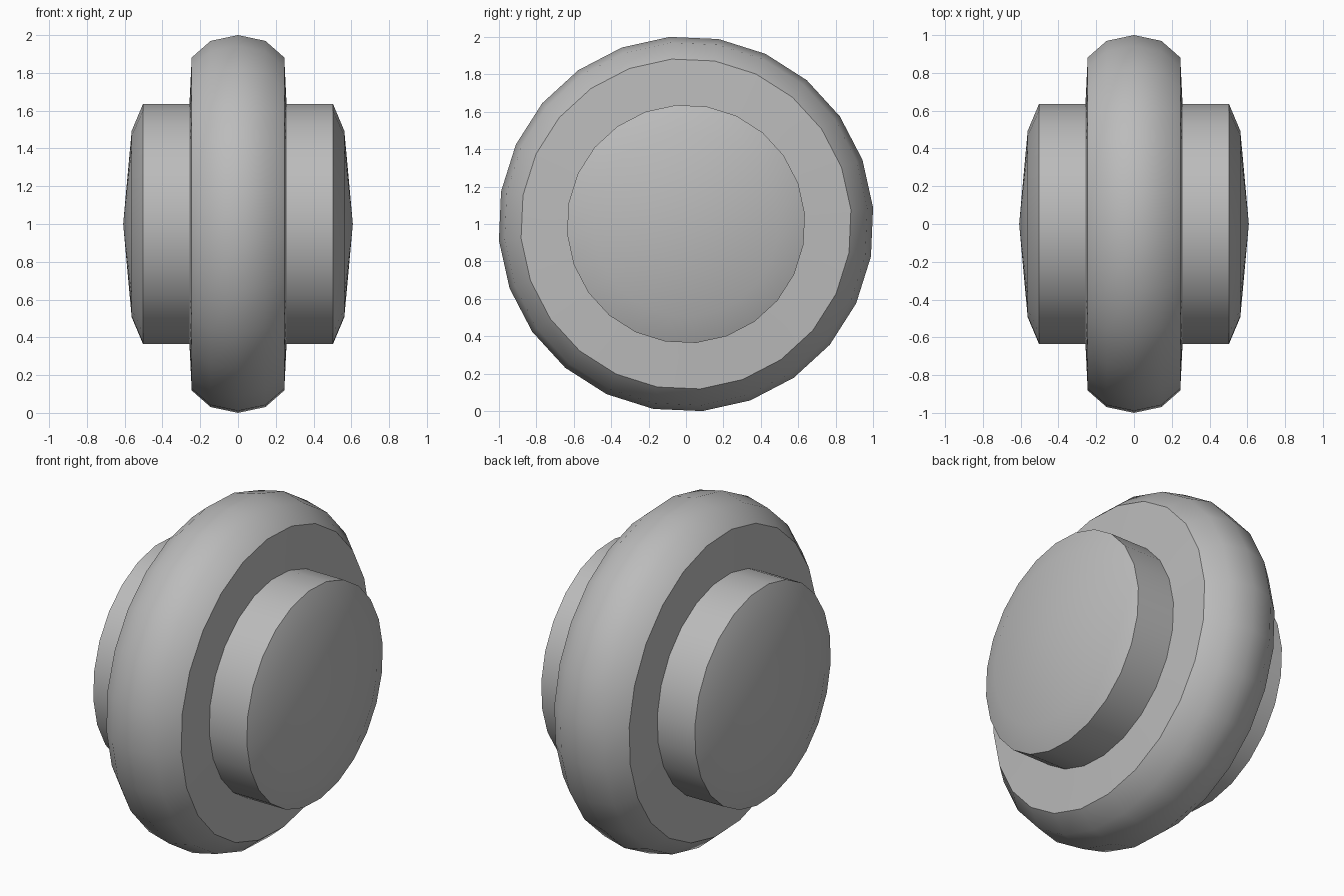
import bpy, bmesh
from math import radians
from mathutils import Vector, Matrix

old = bpy.data.objects.get("Cube")
if old:
    bpy.data.objects.remove(old, do_unlink=True)

SIDES = 24
CENTRE = Vector((0, 0, 1))

# Single flat grey
grey = bpy.data.materials.new("plain grey")
grey.use_nodes = True
colour = (0.5, 0.5, 0.5, 1)
grey.diffuse_color = colour
grey.node_tree.nodes["Principled BSDF"].inputs["Base Color"].default_value = colour


def lathe(name, half, closed, sharp_angle):
    """Mirror a half profile of (x, radius) points and spin it round the x axis."""
    profile = half + [(-x, r) for x, r in reversed(half) if x > 0]
    bm = bmesh.new()
    turn = Matrix.Rotation(radians(5), 3, 'X')
    verts = [bm.verts.new(turn @ Vector((x, r, 0))) for x, r in profile]
    edges = [bm.edges.new(pair) for pair in zip(verts, verts[1:])]
    if closed:
        edges.append(bm.edges.new((verts[-1], verts[0])))
    bmesh.ops.spin(bm, geom=verts + edges, cent=(0, 0, 0), axis=(1, 0, 0),
                   angle=radians(360), steps=SIDES, use_duplicate=False)
    bmesh.ops.remove_doubles(bm, verts=bm.verts, dist=0.0005)
    bmesh.ops.recalc_face_normals(bm, faces=bm.faces)
    mesh = bpy.data.meshes.new(name)
    bm.to_mesh(mesh)
    bm.free()
    mesh.materials.append(grey)
    obj = bpy.data.objects.new(name, mesh)
    obj.location = CENTRE
    bpy.context.collection.objects.link(obj)
    bpy.ops.object.select_all(action='DESELECT')
    obj.select_set(True)
    bpy.context.view_layer.objects.active = obj
    bpy.ops.object.shade_smooth_by_angle(angle=radians(sharp_angle))
    return obj


# Hub with shallow domed caps
lathe("hub", [(0.608, 0), (0.563, 0.495), (0.503, 0.638)], False, 64)

# Rounded tyre with nearly flat side walls
lathe("tyre", [(0.258, 0.62), (0.245, 0.885), (0.145, 0.973), (0, 1.004)], True, 42)
